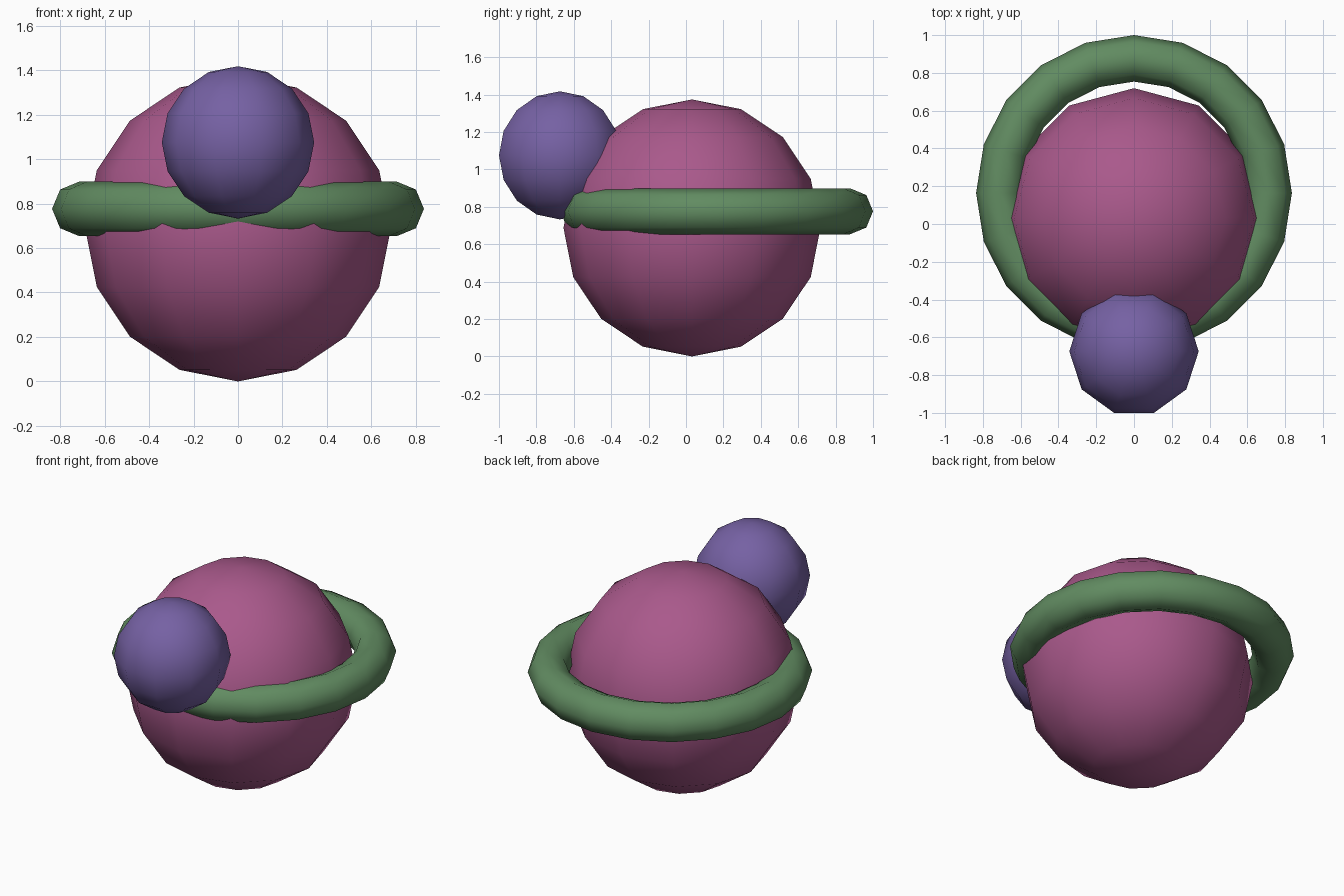
import bpy
import math

if "Cube" in bpy.data.objects:
    bpy.data.objects.remove(bpy.data.objects["Cube"])


def finish(name, color):
    """Name the active object, smooth it and colour it."""
    obj = bpy.context.object
    obj.name = name
    obj.data.name = name
    bpy.ops.object.shade_smooth()
    mat = bpy.data.materials.new(name + "_colour")
    mat.diffuse_color = (*color, 1.0)
    mat.use_nodes = True
    mat.node_tree.nodes["Principled BSDF"].inputs["Base Color"].default_value = mat.diffuse_color
    obj.data.materials.append(mat)
    return obj


def ball(name, segments, radius, location, turn, color):
    bpy.ops.mesh.primitive_uv_sphere_add(
        segments=segments, ring_count=8, radius=radius,
        location=location, rotation=(0, 0, turn))
    return finish(name, color)


# Large body, resting on the ground
ball("body", 12, 0.687, (0, 0.032, 0.687), 0, (0.40, 0.10, 0.26))

# Small ball on the upper front, a flat facet column facing forward
ball("front_ball", 10, 0.3425, (0, -0.674, 1.075), math.pi / 2, (0.18, 0.12, 0.37))

# Ring around the body, pushed towards the back
bpy.ops.mesh.primitive_torus_add(
    major_segments=20, minor_segments=8,
    major_radius=0.713, minor_radius=0.123,
    location=(0, 0.164, 0.776))
finish("ring", (0.12, 0.26, 0.12))
